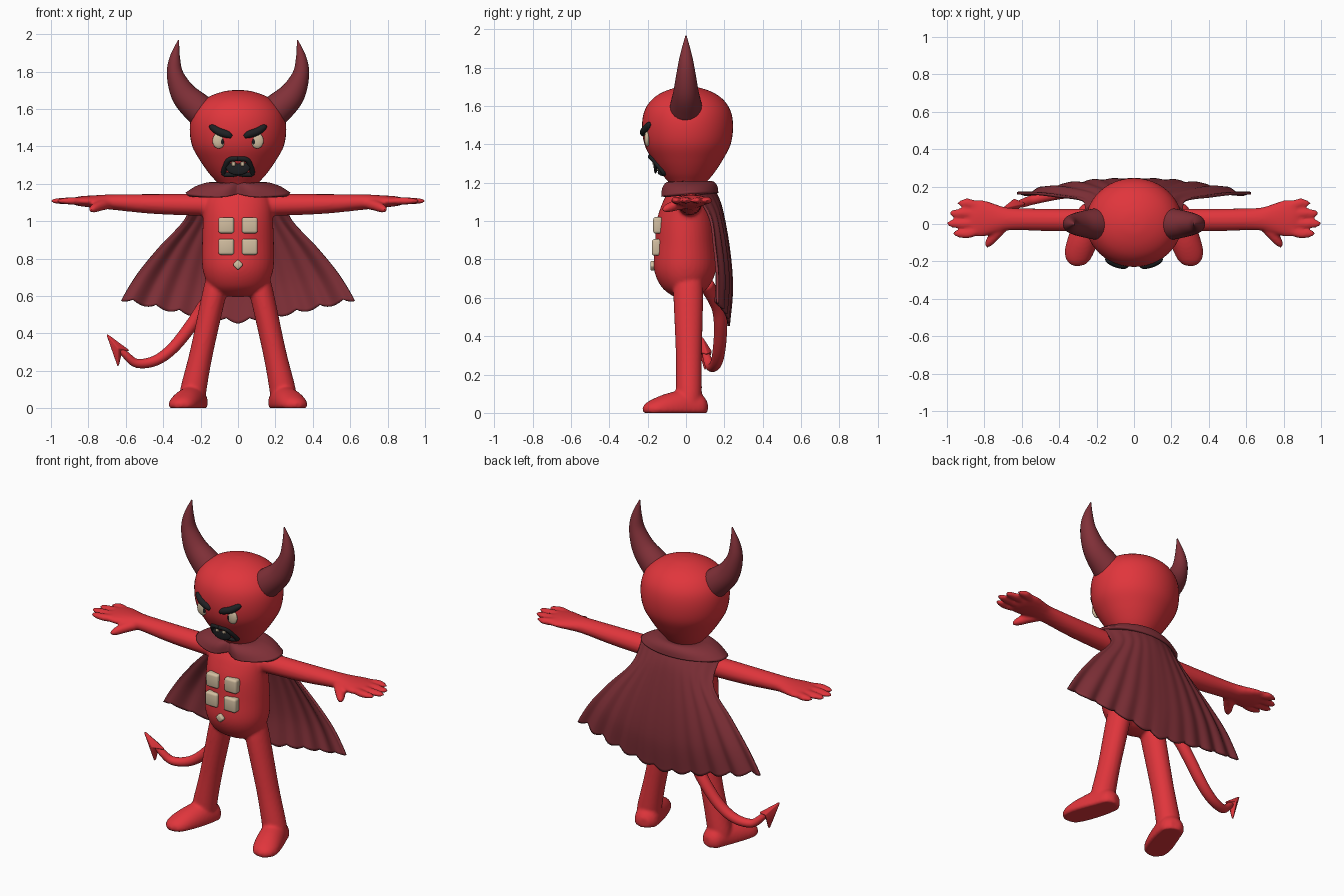
import bpy, bmesh, math
from mathutils import Vector, Matrix
from mathutils.bvhtree import BVHTree

if "Cube" in bpy.data.objects:
    bpy.data.objects.remove(bpy.data.objects["Cube"])

X, Y, Z = Vector((1, 0, 0)), Vector((0, 1, 0)), Vector((0, 0, 1))


def material(name, rgb):
    m = bpy.data.materials.new(name)
    m.use_nodes = True
    m.diffuse_color = (*rgb, 1)
    m.node_tree.nodes["Principled BSDF"].inputs["Base Color"].default_value = (*rgb, 1)
    return m


RED = material("red_skin", (0.75, 0.036, 0.045))
WINE = material("wine_red", (0.22, 0.03, 0.04))
CREAM = material("cream", (0.64, 0.51, 0.35))
BLACK = material("black", (0.014, 0.015, 0.017))


def make(name, bm, mat):
    bmesh.ops.recalc_face_normals(bm, faces=bm.faces)
    for f in bm.faces:
        f.smooth = True
    me = bpy.data.meshes.new(name)
    bm.to_mesh(me)
    me.materials.append(mat)
    ob = bpy.data.objects.new(name, me)
    bpy.context.collection.objects.link(ob)
    return ob


def spline(rows, sub):
    """Smooth interpolation through rows of numbers."""
    p = [Vector(r) for r in rows]
    p = [p[0]] + p + [p[-1]]
    out = []
    for a, b, c, d in zip(p, p[1:], p[2:], p[3:]):
        for i in range(sub):
            t = i / sub
            out.append(0.5 * (2 * b + (c - a) * t + (2 * a - 5 * b + 4 * c - d) * t * t
                              + (3 * b - a - 3 * c + d) * t ** 3))
    return out + [p[-1]]


def sweep(bm, rows, ref=Y, side=1, n=24, sub=5):
    """Loft ellipses along rows of x, y, z, radius across, radius along ref."""
    pts = spline(rows, sub)
    pos = [Vector((p[0] * side, p[1], p[2])) for p in pts]
    rings = []
    for i, (p, c) in enumerate(zip(pts, pos)):
        t = (pos[min(i + 1, len(pos) - 1)] - pos[max(i - 1, 0)]).normalized()
        b = (ref - t * ref.dot(t)).normalized()
        a = t.cross(b)
        ra, rb = max(p[3], 0.002), max(p[4], 0.002)
        ang = [2 * math.pi * k / n for k in range(n)]
        rings.append([bm.verts.new(c + a * ra * math.cos(q) + b * rb * math.sin(q)) for q in ang])
    for r, s in zip(rings, rings[1:]):
        for k in range(n):
            bm.faces.new((r[k], r[(k + 1) % n], s[(k + 1) % n], s[k]))
    bm.faces.new(rings[0])
    bm.faces.new(rings[-1])
    return [v for r in rings for v in r]


def grid(rows):
    bm = bmesh.new()
    vs = [[bm.verts.new(p) for p in row] for row in rows]
    for r, s in zip(vs, vs[1:]):
        for k in range(len(r) - 1):
            bm.faces.new((r[k], r[k + 1], s[k + 1], s[k]))
    return bm


# Head
head = bmesh.new()
sweep(head, [(0, .008, z, r, r * .92) for z, r in (
    (1.15, .07), (1.2, .105), (1.25, .15), (1.32, .2), (1.4, .244), (1.49, .258), (1.57, .246),
    (1.63, .206), (1.67, .146), (1.695, .07), (1.702, .005))], n=48)
head_tree = BVHTree.FromBMesh(head)
make("head", head, RED)

# Body: torso, legs, feet, arms and hands fused into one skin
body = bmesh.new()
sweep(body, [(0, -.005, z, a, b) for z, a, b in (
    (.595, .03, .02), (.61, .1, .065), (.66, .158, .125), (.75, .19, .162), (.88, .192, .157),
    (1.0, .187, .148), (1.09, .178, .12), (1.14, .15, .095), (1.17, .1, .08), (1.2, .08, .07))], n=40)
body_tree = BVHTree.FromBMesh(body)
for s in (1, -1):
    sweep(body, [(.105, .012, .7, .06, .07), (.125, .012, .62, .064, .078), (.195, .015, .3, .062, .068),
                 (.238, .015, .1, .07, .068), (.243, .015, .04, .07, .065)], side=s)
    foot = sweep(body, [(.215, .108, .03, .03, .03), (.225, .075, .03, .066, .07), (.245, 0, .03, .076, .09),
                        (.275, -.09, .025, .08, .078), (.3, -.16, .02, .074, .056),
                        (.315, -.2, .018, .054, .036), (.322, -.222, .016, .02, .015)], ref=Z, side=s)
    for v in foot:
        v.co.z = max(v.co.z, 0)
    sweep(body, [(.1, .015, 1.085, .055, .06), (.2, .02, 1.087, .058, .062), (.45, .022, 1.092, .053, .06),
                 (.66, .026, 1.102, .042, .06), (.74, .028, 1.104, .036, .078), (.81, .03, 1.106, .03, .098),
                 (.86, .03, 1.107, .024, .092), (.89, .03, 1.107, .012, .06)], side=s)
    # fingers and thumb
    for y, tip in ((.11, .945), (.057, .988), (.002, 1.0), (-.05, .97)):
        sweep(body, [(.8, .6 * y + .012, 1.107, .02, .024), (.88, y, 1.108, .02, .026),
                     (tip - .03, y, 1.108, .015, .022), (tip, y, 1.108, .005, .007)], side=s, n=14)
    sweep(body, [(.69, .0, 1.095, .03, .03), (.74, -.055, 1.082, .03, .028), (.775, -.1, 1.066, .022, .022),
                 (.79, -.125, 1.058, .006, .008)], ref=Z, side=s, n=14)
ob = make("body", body, RED)
rm = ob.modifiers.new("fuse", 'REMESH')
rm.mode, rm.voxel_size, rm.use_smooth_shade = 'VOXEL', .009, True
sm = ob.modifiers.new("soften", 'SMOOTH')
sm.factor, sm.iterations = .5, 5

# Horns
for s, label in ((1, "left"), (-1, "right")):
    bm = bmesh.new()
    sweep(bm, [(.17, 0, 1.56, .08, .08), (.205, 0, 1.595, .084, .084), (.287, 0, 1.675, .07, .066),
               (.335, 0, 1.78, .046, .048), (.338, 0, 1.87, .029, .03), (.318, 0, 1.968, .003, .003)], side=s)
    make(label + "_horn", bm, WINE)

# Tail with a barbed tip
bm = bmesh.new()
sweep(bm, [(-.06, .1, .68, .04, .04), (-.17, .165, .56, .036, .036), (-.245, .18, .45, .034, .034),
           (-.345, .172, .325, .031, .033), (-.44, .155, .255, .028, .03), (-.54, .13, .24, .024, .026),
           (-.6, .11, .285, .02, .022), (-.64, .1, .33, .014, .014)])
make("tail", bm, RED)
bm = bmesh.new()
rim = [bm.verts.new(p) for p in ((-.712, .08, .41), (-.64, .1, .205), (-.618, .105, .3), (-.57, .11, .305))]
for y in (.065, .138):
    mid = bm.verts.new((-.64, y, .32))
    for k in range(4):
        bm.faces.new((rim[k], rim[(k + 1) % 4], mid))
ob = make("tail_barb", bm, RED)
bv = ob.modifiers.new("round", 'BEVEL')
bv.width, bv.segments, bv.limit_method = .006, 3, 'NONE'

# Cape: rows of half width, middle y, wrap, middle z, edge z
rows = []
shape = spline([(.26, .13, .09, 1.185, 1.155), (.275, .18, .06, 1.08, 1.02), (.42, .222, .08, .86, .86),
                (.535, .238, .085, .65, .725), (.625, .222, .07, .475, .595)], 8)
for i, (w, yc, wrap, zm, ze) in enumerate(shape):
    t = i / (len(shape) - 1)
    row = []
    for k in range(-60, 61):
        u = k / 60
        q = abs(u)
        fold = .013 * t * q * math.cos(10 * math.pi * u)
        lobe = .022 * t ** 6 * abs(math.cos(5 * math.pi * u))
        row.append((u * w, yc - wrap * q ** 2.5 + fold, zm + (ze - zm) * q ** 1.2 - lobe))
    rows.append(row)
ob = make("cape", grid(rows), WINE)
th = ob.modifiers.new("cloth", 'SOLIDIFY')
th.thickness, th.offset = .014, 0

# Collar around the neck, notched at the front
rows = []
for rx, ry, z in spline([(.09, .085, 1.195), (.15, .12, 1.2), (.22, .14, 1.18), (.275, .145, 1.145)], 4):
    row = []
    for k in range(73):
        a = 2 * math.pi * k / 72
        front = max(0, math.cos(a))
        notch = 1 - .3 * front ** 60
        dip = .02 * front * (1 - front ** 40) * (rx - .09) / .185
        row.append((rx * notch * math.sin(a), .015 - ry * notch * math.cos(a), z - dip))
    rows.append(row)
bm = grid(rows)
bmesh.ops.remove_doubles(bm, verts=bm.verts, dist=.0001)
ob = make("collar", bm, WINE)
th = ob.modifiers.new("cloth", 'SOLIDIFY')
th.thickness, th.offset = .018, 0


def surface(tree, x, z, lift=0):
    p, n, _, _ = tree.ray_cast(Vector((x, -1, z)), Y)
    return p + n * lift, n


def stick(name, tree, x, z, size, mat, lift=0, box=False, roll=0):
    """Set a ball or rounded block on the front surface."""
    p, n = surface(tree, x, z, lift)
    m = (Matrix.Translation(p) @ n.to_track_quat('-Y', 'Z').to_matrix().to_4x4()
         @ Matrix.Rotation(roll, 4, 'Y') @ Matrix.Diagonal((*size, 1)))
    bm = bmesh.new()
    if box:
        bmesh.ops.create_cube(bm, size=2, matrix=m)
    else:
        bmesh.ops.create_uvsphere(bm, u_segments=24, v_segments=14, radius=1, matrix=m)
    ob = make(name, bm, mat)
    if box:
        b = ob.modifiers.new("round", 'BEVEL')
        b.width, b.segments = min(size) * .55, 3
    return ob


def ridge(name, points, r, lift):
    bm = bmesh.new()
    sweep(bm, [(*surface(head_tree, x, z, lift)[0], k * r, k * r) for x, z, k in points], n=12)
    make(name, bm, BLACK)


# Eyes and brows
for s, label in ((1, "left"), (-1, "right")):
    stick(label + "_eye", head_tree, s * .103, 1.43, (.034, .014, .042), CREAM)
    stick(label + "_pupil", head_tree, s * .088, 1.427, (.014, .008, .022), BLACK, .009)
    stick(label + "_glint", head_tree, s * .088, 1.427, (.006, .004, .012), CREAM, .016)
    ridge(label + "_brow", [(s * .035, 1.45, .5), (s * .055, 1.463, 1), (s * .1, 1.478, 1.1),
                            (s * .135, 1.5, .9), (s * .15, 1.508, .4)], .019, .015)

# Mouth and teeth
ridge("lips", [(x, z, 1) for x, z in ((0, 1.335), (.045, 1.33), (.065, 1.3), (.075, 1.255), (.035, 1.25),
                                      (0, 1.255), (-.035, 1.25), (-.075, 1.255), (-.065, 1.3),
                                      (-.045, 1.33), (0, 1.335))], .014, .004)
stick("mouth", head_tree, 0, 1.292, (.066, .01, .045), BLACK)
for x, z in ((-.024, 1.307), (.024, 1.307), (-.038, 1.276), (-.012, 1.274), (.014, 1.274), (.038, 1.276)):
    stick("tooth", head_tree, x, z, (.01, .008, .012), CREAM, .009, True)

# Belly plates and navel
for x in (-.063, .063):
    for z in (.978, .863):
        stick("belly_plate", body_tree, x, z, (.042, .024, .043), CREAM, .008, True)
stick("navel", body_tree, 0, .767, (.021, .018, .021), CREAM, .006, True, math.pi / 4)
